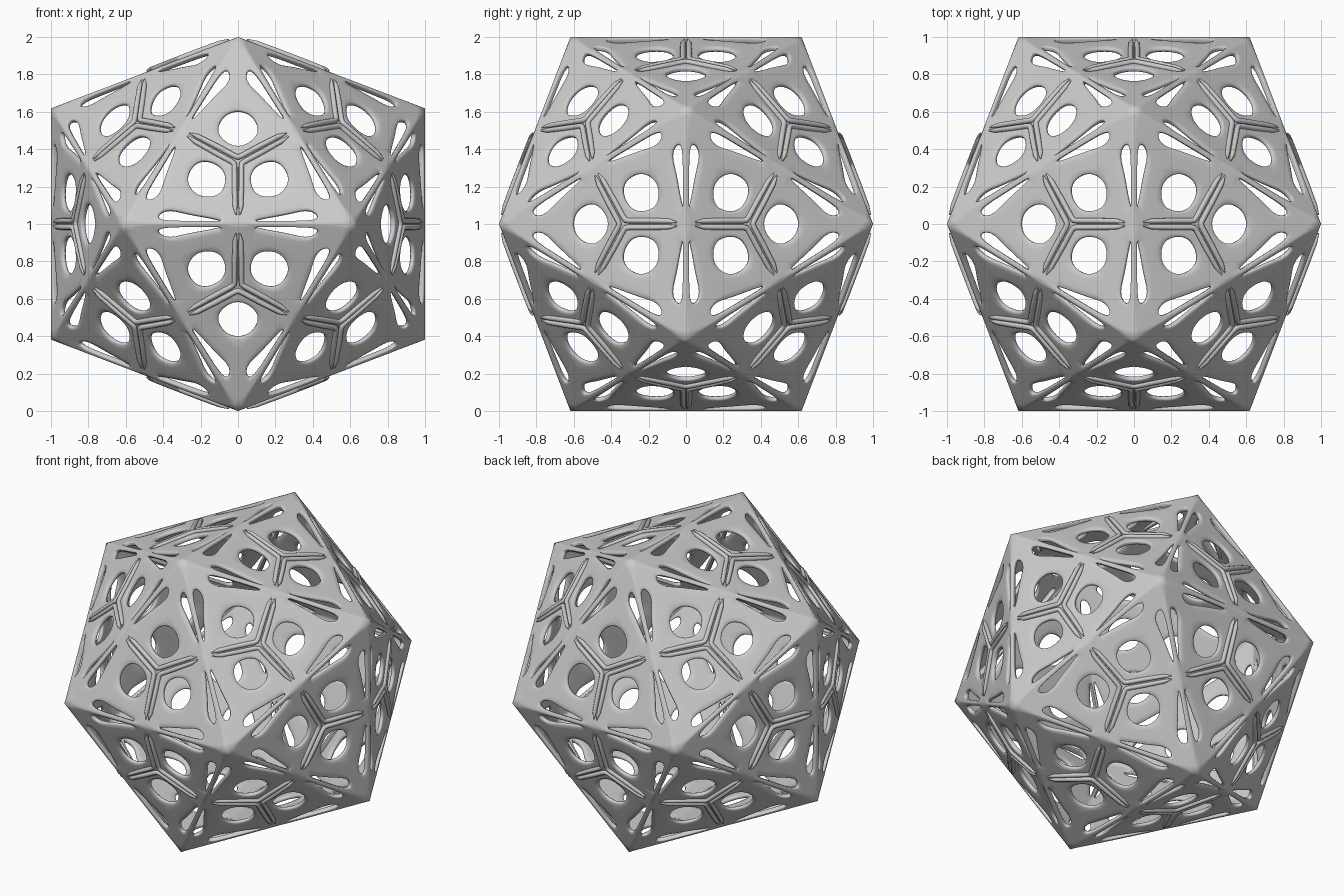
import bpy, bmesh
from itertools import combinations, permutations
from mathutils import Vector

if "Cube" in bpy.data.objects:
    bpy.data.objects.remove(bpy.data.objects["Cube"])

G = 0.618
T = 0.028  # shell thickness
UP = Vector((0, 0, 1))

# Corners and triangles of the icosahedron
corners = []
for s in (1, -1):
    for t in (G, -G):
        corners += [Vector((s, 0, t)), Vector((0, t, s)), Vector((t, s, 0))]
tris = [f for f in combinations(corners, 3)
        if all((a - b).length < 1.3 for a, b in combinations(f, 2))]

# One sixth of a triangle: x runs from edge middle to corner, y to the face centre
P = {
    'M': (0, 0), 'V': (0.618, 0), 'C': (0, 0.357), 'm': (0, 0.12),
    'e1': (0.07, 0), 'e2': (0.16, 0), 'e3': (0.28, 0), 'e4': (0.46, 0),
    'A': (0.06, 0.018), 'b2': (0.16, 0.018), 'b3': (0.28, 0.020), 'B': (0.46, 0.022),
    'D': (0.16, 0.042), 'E': (0.28, 0.062), 'K': (0.39, 0.098),
    'q': (0.39, 0.1316), 'r': (0.47, 0.0855),
    'h1': (0.062, 0.321), 'h2': (0.068, 0.205), 'h3': (0.118, 0.157),
    'h4': (0.208, 0.158), 'h5': (0.258, 0.2078),
}
QUADS = ["M e1 A m", "e1 e2 b2 A", "e2 e3 b3 b2", "e3 e4 B b3", "e4 V r B",
         "B r q K", "K q h5 E", "E h5 h4 D", "D h4 h3 A", "A h3 h2 m", "m h2 h1 C"]


def frame(a, b, c):
    """Return a mapping from sixth-triangle coordinates to space."""
    mid, cen = (a + b) / 2, (a + b + c) / 3
    u, v = (a - mid).normalized(), (cen - mid).normalized()
    n = cen.normalized()
    return lambda x, y, h=0.0: mid + u * x + v * y + n * h + UP


# Pierced shell
bm = bmesh.new()
for tri in tris:
    for a, b, c in permutations(tri):
        put = frame(a, b, c)
        vs = {k: bm.verts.new(put(*p)) for k, p in P.items()}
        for q in QUADS:
            f = bm.faces.new([vs[k] for k in q.split()])
            f.normal_update()
            if f.normal.dot(a + b + c) < 0:
                f.normal_flip()
            f.smooth = True
bmesh.ops.remove_doubles(bm, verts=bm.verts, dist=0.003)

# Keep the corners and straight edges of the solid crisp
vc = bm.verts.layers.float.new('crease_vert')
ec = bm.edges.layers.float.new('crease_edge')
for v in bm.verts:
    if any((v.co - UP - k).length < 0.01 for k in corners):
        v[vc] = 1.0
for e in bm.edges:
    if len(e.link_faces) == 2 and e.calc_face_angle(0) > 0.3:
        e[ec] = 0.7
me = bpy.data.meshes.new("pierced_shell")
bm.to_mesh(me)
bm.free()
shell = bpy.data.objects.new("pierced_shell", me)
bpy.context.collection.objects.link(shell)
sol = shell.modifiers.new("thickness", 'SOLIDIFY')
sol.thickness = T
sol.offset = -1
sol.use_even_offset = True
sol.edge_crease_outer = 0.4
sol.edge_crease_inner = 0.4
sub = shell.modifiers.new("smooth", 'SUBSURF')
sub.levels = sub.render_levels = 2

# Paired ridges that bend round each face centre
cu = bpy.data.curves.new("centre_ridges", 'CURVE')
cu.dimensions = '3D'
cu.bevel_depth = 0.015
cu.bevel_resolution = 2
cu.use_fill_caps = True
HALF = [(0.010, 0.05, 0.25), (0.016, 0.10, 0.9), (0.018, 0.22, 1.0), (0.018, 0.325, 1.0)]
for tri in tris:
    for i in range(3):
        a, b, c = tri[i], tri[i - 1], tri[i - 2]
        one, two = frame(a, b, c), frame(a, c, b)
        pts = [(one(x, y, 0.004), r) for x, y, r in HALF]
        pts.append((one(0.021, 0.345, 0.004), 1.0))
        pts += [(two(x, y, 0.004), r) for x, y, r in reversed(HALF)]
        sp = cu.splines.new('POLY')
        sp.points.add(len(pts) - 1)
        for sp_pt, (co, r) in zip(sp.points, pts):
            sp_pt.co = (*co, 1)
            sp_pt.radius = r
        sp.use_smooth = True
ridges = bpy.data.objects.new("centre_ridges", cu)
bpy.context.collection.objects.link(ridges)
